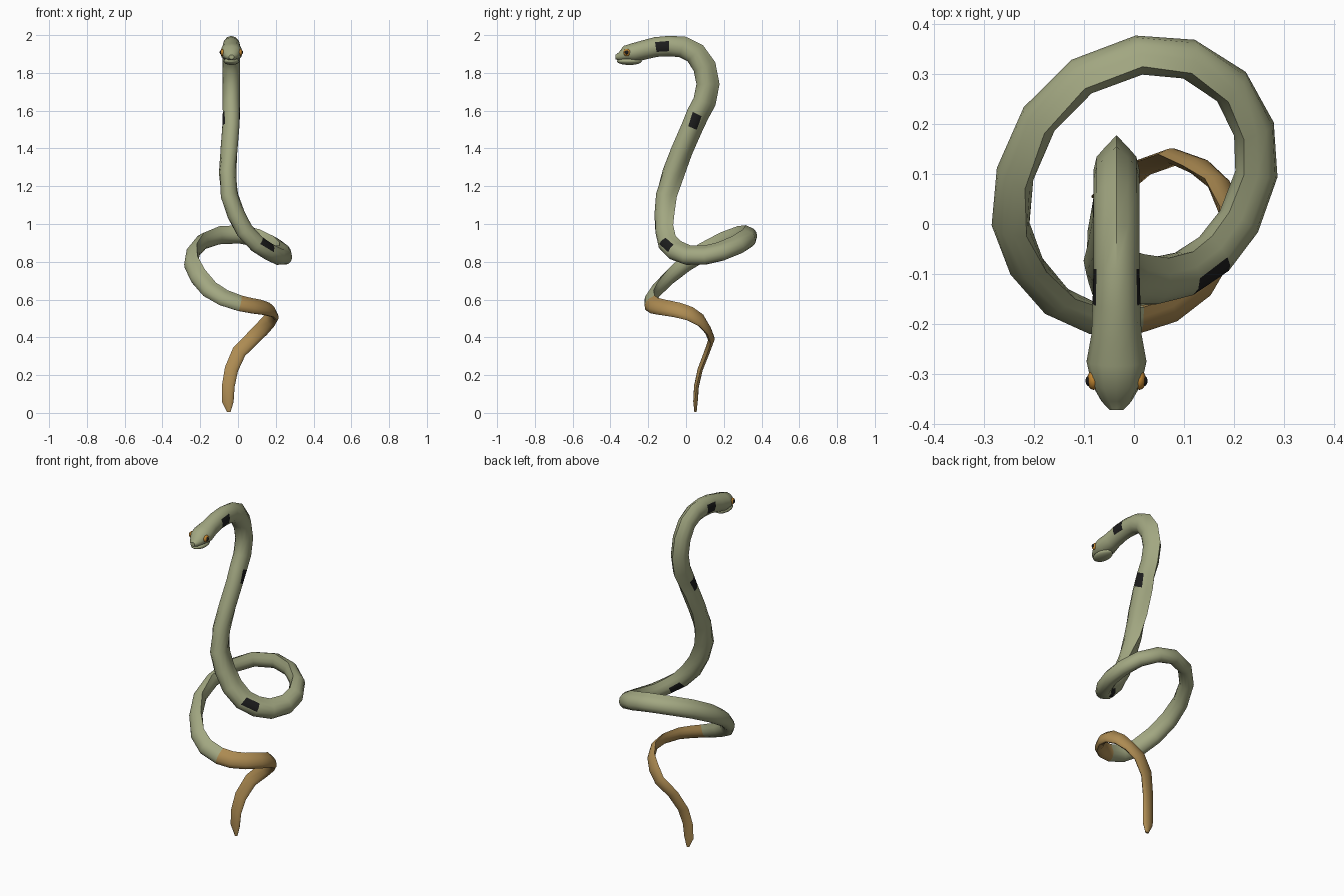
import bpy, bmesh, math
from mathutils import Vector

if "Cube" in bpy.data.objects:
    bpy.data.objects.remove(bpy.data.objects["Cube"])


def material(name, rgb):
    m = bpy.data.materials.new(name)
    m.diffuse_color = (*rgb, 1)
    m.use_nodes = True
    m.node_tree.nodes["Principled BSDF"].inputs["Base Color"].default_value = m.diffuse_color
    return m


green = material("sage_green", (0.36, 0.385, 0.22))
tan = material("tan_brown", (0.42, 0.26, 0.085))
black = material("black", (0.012, 0.012, 0.012))
orange = material("eye_orange", (0.55, 0.24, 0.03))

HX = -0.035  # centre plane of head and neck
# Centre line, snout to tail: x, y, z
path = [
    (HX, -.372, 1.884), (HX, -.355, 1.887), (HX, -.32, 1.902), (HX, -.275, 1.908),
    (HX, -.22, 1.922), (HX, -.16, 1.937), (HX, -.09, 1.942), (HX, -.02, 1.935),
    (HX, .045, 1.90), (HX, .09, 1.83), (HX, .108, 1.74), (HX, .09, 1.65),
    (HX, .055, 1.585), (-.038, .025, 1.515), (-.048, -.03, 1.39), (-.055, -.075, 1.27),
    (-.045, -.11, 1.15), (-.01, -.118, 1.05), (.035, -.115, .965),
    (.1, -.1, .895), (.16, -.06, .855), (.21, .005, .83), (.245, .1, .83),
    (.24, .19, .85), (.195, .275, .885), (.11, .33, .92), (.01, .338, .94),
    (-.105, .295, .935), (-.19, .21, .905), (-.238, .1, .85), (-.247, 0, .79),
    (-.215, -.085, .72), (-.155, -.155, .65), (-.08, -.19, .605), (.01, -.19, .575),
    (.075, -.17, .562), (.135, -.125, .553), (.18, -.05, .54), (.192, .02, .52),
    (.17, .08, .485), (.13, .115, .44), (.08, .135, .39), (.01, .11, .32),
    (-.03, .075, .23), (-.047, .055, .14), (-.05, .05, .06), (-.047, .05, .005)]
# Half width and half height at chosen path points
sizes = [(0, .014, .012), (1, .030, .022), (2, .050, .042), (3, .060, .050),
         (4, .050, .051), (6, .046, .054), (18, .046, .050), (24, .040, .045),
         (30, .036, .044), (34, .026, .040), (38, .019, .036), (42, .015, .033),
         (45, .012, .027), (46, .006, .008)]
SPOTS = (5, 12, 19)  # segments with dark side spots
SIDES = 12


def size_at(i):
    for (a, w0, h0), (b, w1, h1) in zip(sizes, sizes[1:]):
        if a <= i <= b:
            t = (i - a) / (b - a)
            return w0 + (w1 - w0) * t, h0 + (h1 - h0) * t


def back_direction(i, p):
    """Rough direction of the back, before squaring to the path."""
    if i < 18:
        return Vector((0, .7, 1))
    if i < 40:
        inward = Vector((0, .07, 0)) - Vector((p.x, p.y, 0))
        return Vector((0, 0, 1)) + inward.normalized() * .45
    return Vector((-.8, .1, .6))


# Body: one lofted tube with a keel along the back
pts = [Vector(p) for p in path]
bm = bmesh.new()
rings = []
for i, p in enumerate(pts):
    tangent = (pts[min(i + 1, len(pts) - 1)] - pts[max(i - 1, 0)]).normalized()
    if i < 2:
        tangent = Vector((0, 1, 0))
    back = back_direction(i, p)
    back = (back - tangent * back.dot(tangent)).normalized()
    side = tangent.cross(back)
    w, h = size_at(i)
    keel = 1 + .32 * min(max((i - 6) / 3, 0), 1)
    ring = []
    for k in range(SIDES):
        a = 2 * math.pi * k / SIDES
        up = math.cos(a) * h * (keel if k == 0 else 1)
        ring.append(bm.verts.new(p + back * up + side * math.sin(a) * w))
    rings.append(ring)

for i, (r0, r1) in enumerate(zip(rings, rings[1:])):
    for k in range(SIDES):
        n = (k + 1) % SIDES
        f = bm.faces.new((r0[k], r0[n], r1[n], r1[k]))
        f.material_index = 1 if i >= 34 else 0
        if i in SPOTS and k in (2, 3, 8, 9):
            f.material_index = 2
bm.faces.new(rings[0])
bm.faces.new(rings[-1][::-1]).material_index = 1
bmesh.ops.recalc_face_normals(bm, faces=bm.faces)
mesh = bpy.data.meshes.new("body")
bm.to_mesh(mesh)
bm.free()
body = bpy.data.objects.new("body", mesh)
bpy.context.collection.objects.link(body)
for m in (green, tan, black):
    mesh.materials.append(m)
bpy.context.view_layer.objects.active = body
body.select_set(True)
bpy.ops.object.shade_smooth_by_angle(angle=math.radians(38))


def ellipsoid(name, loc, scale, mat):
    bpy.ops.mesh.primitive_uv_sphere_add(segments=16, ring_count=10, location=loc)
    ob = bpy.context.object
    ob.name = name
    ob.scale = scale
    ob.data.materials.append(mat)
    bpy.ops.object.shade_smooth()


# Lower jaw
ellipsoid("lower_jaw", (HX, -.30, 1.862), (.042, .066, .02), green)

# Eyes
for label, s in (("left", -1), ("right", 1)):
    ellipsoid(label + "_eye", (HX + s * .046, -.312, 1.908), (.013, .02, .019), orange)
    ellipsoid(label + "_pupil", (HX + s * .055, -.314, 1.909), (.007, .011, .011), black)
